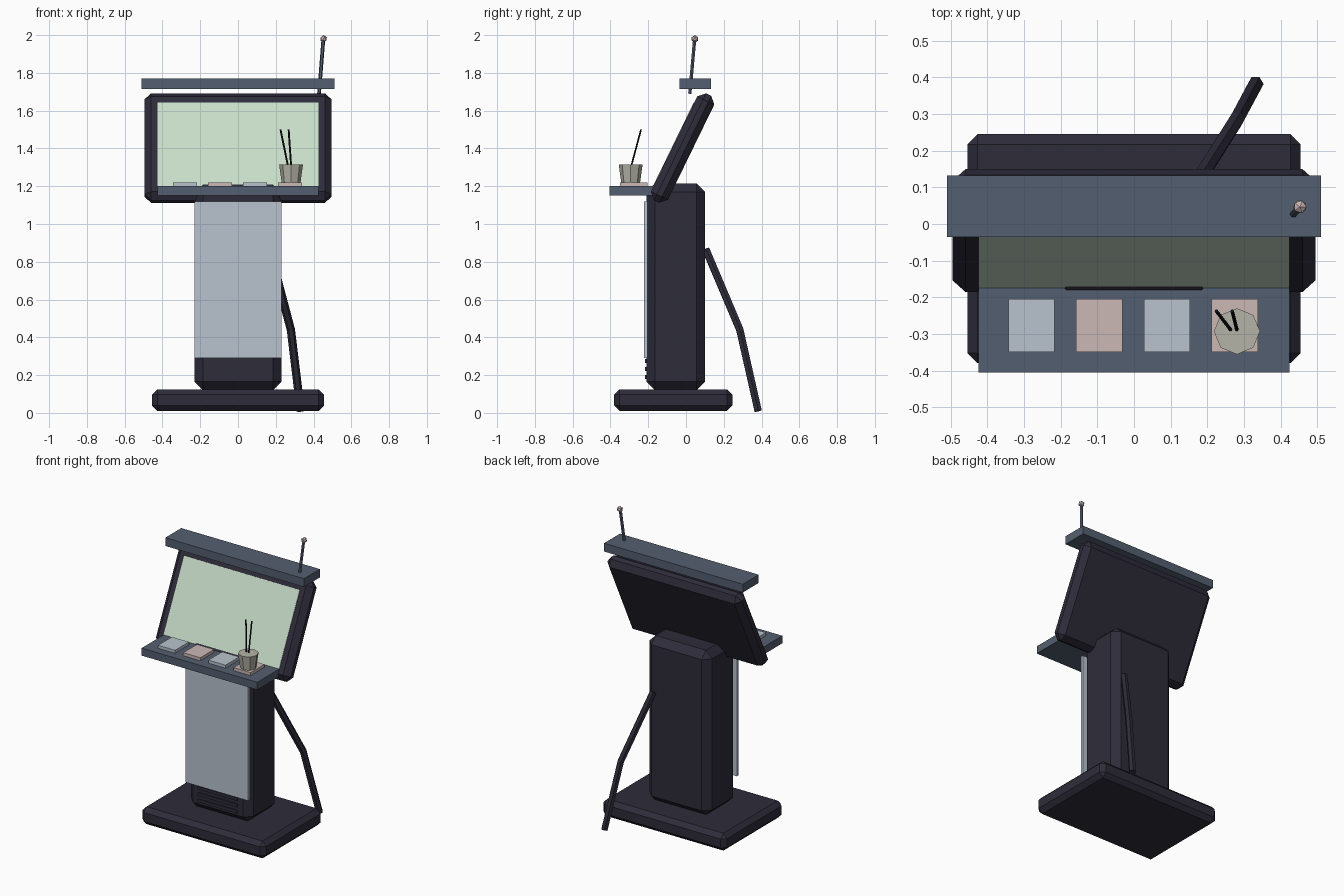
import bpy, bmesh, math
from mathutils import Vector, Matrix

if "Cube" in bpy.data.objects:
    bpy.data.objects.remove(bpy.data.objects["Cube"], do_unlink=True)


def material(name, rgb):
    """Flat colour from 0-255 display values."""
    lin = [((c / 255 + 0.055) / 1.055) ** 2.4 for c in rgb] + [1]
    m = bpy.data.materials.new(name)
    m.use_nodes = True
    m.diffuse_color = lin
    bsdf = next(n for n in m.node_tree.nodes if n.type == 'BSDF_PRINCIPLED')
    bsdf.inputs["Base Color"].default_value = lin
    return m


DARK = material("dark_casing", (46, 44, 58))
SLATE = material("slate", (84, 95, 112))
PALE = material("pale_blue_grey", (184, 194, 205))
PINK = material("dusty_pink", (203, 184, 182))
SCREEN = material("pale_green_screen", (200, 220, 200))
POT = material("stone_grey", (180, 180, 168))
BLACK = material("black", (18, 18, 24))


def finish(name, bm, mat):
    mesh = bpy.data.meshes.new(name)
    bmesh.ops.recalc_face_normals(bm, faces=bm.faces)
    bm.to_mesh(mesh)
    bm.free()
    mesh.materials.append(mat)
    ob = bpy.data.objects.new(name, mesh)
    bpy.context.collection.objects.link(ob)
    return ob


def box(name, lo, hi, mat, chamfer=0):
    lo, hi = Vector(lo), Vector(hi)
    bm = bmesh.new()
    bmesh.ops.create_cube(bm, size=1)
    bmesh.ops.scale(bm, vec=hi - lo, verts=bm.verts)
    bmesh.ops.translate(bm, vec=(lo + hi) / 2, verts=bm.verts)
    if chamfer:
        bmesh.ops.bevel(bm, geom=bm.edges[:], offset=chamfer, segments=1,
                        affect='EDGES', profile=0.5)
    return finish(name, bm, mat)


def tube(name, points, radius, mat, sides=6):
    """Low-poly rod following a short path, mitred at the bends."""
    pts = [Vector(p) for p in points]
    bm = bmesh.new()
    rings = []
    for i, p in enumerate(pts):
        along = (pts[min(i + 1, len(pts) - 1)] - pts[max(i - 1, 0)]).normalized()
        u = along.cross(Vector((0, 1, 0))).normalized()
        v = along.cross(u)
        angles = [2 * math.pi * k / sides for k in range(sides)]
        rings.append([bm.verts.new(p + radius * (u * math.cos(a) + v * math.sin(a)))
                      for a in angles])
    for a, b in zip(rings, rings[1:]):
        for k in range(sides):
            n = (k + 1) % sides
            bm.faces.new((a[k], a[n], b[n], b[k]))
    bm.faces.new(rings[0])
    bm.faces.new(rings[-1])
    return finish(name, bm, mat)


# Base and column
box("base", (-0.455, -0.38, 0.01), (0.455, 0.245, 0.125), DARK, 0.028)
box("column", (-0.23, -0.21, 0.12), (0.23, 0.10, 1.215), DARK, 0.045)
box("front_panel", (-0.23, -0.222, 0.29), (0.23, -0.205, 1.12), PALE)
for i in range(3):
    z = 0.18 + 0.042 * i
    box(f"vent_slat_{i + 1}", (-0.145, -0.217, z), (0.145, -0.2, z + 0.02), DARK)

# Tilted display: built upright, then leaned back
lean = (Matrix.Translation((0, -0.018, 1.402))
        @ Matrix.Rotation(math.radians(-26), 4, 'X'))
case = box("display_case", (-0.495, -0.05, -0.315), (0.495, 0.05, 0.315), DARK, 0.035)
screen = box("screen", (-0.425, -0.053, -0.25), (0.425, -0.045, 0.243), SCREEN)
for ob in (case, screen):
    ob.matrix_world = lean

# Shelf and top bar
box("shelf", (-0.425, -0.405, 1.15), (0.425, -0.15, 1.2), SLATE)
box("top_bar", (-0.51, -0.035, 1.715), (0.51, 0.132, 1.77), SLATE)

# Row of pads on the shelf
for i in range(4):
    x = -0.28 + 0.185 * i
    box(f"pad_{i + 1}", (x - 0.063, -0.35, 1.2), (x + 0.063, -0.205, 1.22),
        PINK if i % 2 else PALE)

# Pot with two sticks
bm = bmesh.new()
bmesh.ops.create_cone(bm, cap_ends=True, segments=8, radius1=0.05, radius2=0.063,
                      depth=0.095, matrix=Matrix.Translation((0.281, -0.293, 1.267)))
finish("pot", bm, POT)
tube("left_stick", [(0.283, -0.297, 1.28), (0.268, -0.238, 1.5)], 0.005, BLACK)
tube("right_stick", [(0.27, -0.297, 1.28), (0.225, -0.238, 1.5)], 0.005, BLACK)

# Antenna
tube("antenna_rod", [(0.429, 0.02, 1.69), (0.452, 0.046, 1.98)], 0.01, SLATE)
bm = bmesh.new()
bmesh.ops.create_icosphere(bm, subdivisions=1, radius=0.02,
                           matrix=Matrix.Translation((0.453, 0.047, 1.98)))
finish("antenna_tip", bm, PINK)

# Bent prop leg behind the column
tube("prop_leg", [(0.167, 0.105, 0.865), (0.28, 0.285, 0.44), (0.332, 0.382, 0.01)],
     0.022, DARK)
